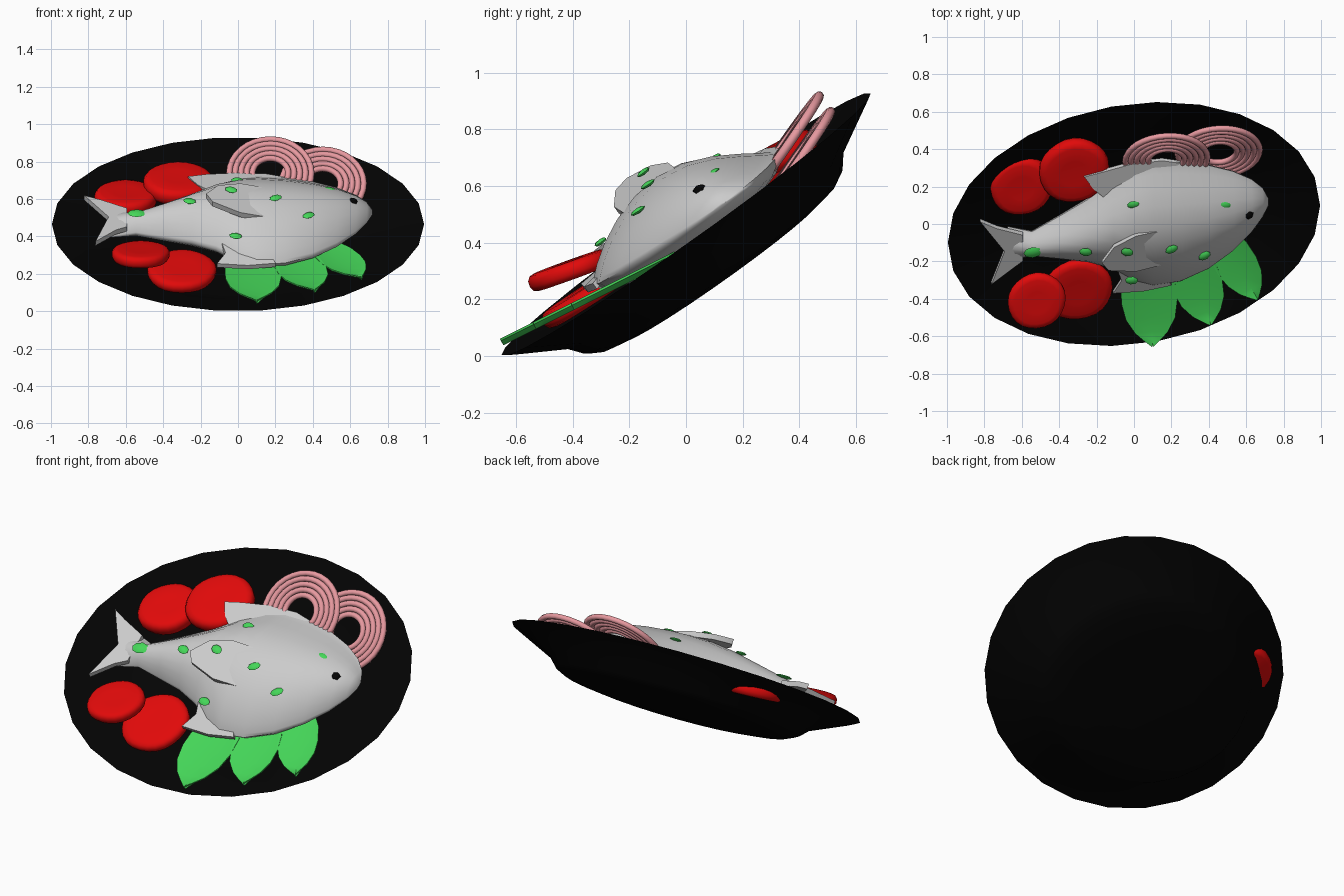
import bpy, bmesh, math
from mathutils import Vector, Matrix

if "Cube" in bpy.data.objects:
    bpy.data.objects.remove(bpy.data.objects["Cube"])

def mat(name, c):
    m = bpy.data.materials.new(name)
    m.diffuse_color = (*c, 1)
    m.use_nodes = True
    m.node_tree.nodes["Principled BSDF"].inputs["Base Color"].default_value = m.diffuse_color
    return m

BLACK, RED = mat("black", (0.001, 0.001, 0.001)), mat("red", (0.75, 0.003, 0.003))
PINK, GREEN = mat("pink", (0.8, 0.32, 0.35)), mat("green", (0.06, 0.68, 0.1))

def frame(o, u, v):
    """Matrix with columns u, v and their normal, placed at o."""
    u, v = Vector(u).normalized(), Vector(v).normalized()
    n = u.cross(v).normalized()
    m = Matrix((u, v, n)).transposed().to_4x4()
    m.translation = Vector(o)
    return m

PLATE = frame((0, 0, 0.465), (1, 0.1, 0), (0, 0.811, 0.585))  # tilted plate plane

def make(name, verts, faces, m, material=None, angle=35):
    me = bpy.data.meshes.new(name)
    me.from_pydata([m @ Vector(v) for v in verts], [], faces)
    bm = bmesh.new()
    bm.from_mesh(me)
    bmesh.ops.remove_doubles(bm, verts=bm.verts, dist=1e-5)
    bmesh.ops.recalc_face_normals(bm, faces=bm.faces)
    bm.to_mesh(me)
    bm.free()
    ob = bpy.data.objects.new(name, me)
    bpy.context.collection.objects.link(ob)
    if material:
        me.materials.append(material)
    bpy.ops.object.select_all(action='DESELECT')
    ob.select_set(True)
    bpy.context.view_layer.objects.active = ob
    bpy.ops.object.shade_smooth_by_angle(angle=math.radians(angle))
    return ob

def grid_faces(rows, cols, wrap_rows=False):
    """Quads between rows of closed loops."""
    return [(i * cols + j, i * cols + (j + 1) % cols,
             (i + 1) % rows * cols + (j + 1) % cols, (i + 1) % rows * cols + j)
            for i in range(rows if wrap_rows else rows - 1) for j in range(cols)]

def lathe(name, profile, n, m, material, sx=1, sy=1, wobble=0, closed=False):
    verts = []
    for r, h in profile:
        for j in range(n):
            t = 2 * math.pi * j / n
            w = 1 + wobble * math.sin(5 * t)
            verts.append((r * w * sx * math.cos(t), r * w * sy * math.sin(t), h))
    return make(name, verts, grid_faces(len(profile), n, closed), m, material, 50)

def slab(name, pts, thick, m, material=None):
    """Thin flap from an outline of (a, b, h) points."""
    k = len(pts)
    verts = list(pts) + [(a, b, h - thick) for a, b, h in pts]
    faces = [tuple(range(k)), tuple(range(2 * k - 1, k - 1, -1))]
    faces += [(i, (i + 1) % k, k + (i + 1) % k, k + i) for i in range(k)]
    return make(name, verts, faces, m, material)

# Oval plate
lathe("plate", [(0, -0.12), (0.62, -0.115), (0.7, -0.09), (0.85, -0.04), (1, 0),
                (0.97, -0.015), (0.75, -0.115), (0.7, -0.165), (0.64, -0.192),
                (0.52, -0.21), (0.3, -0.22), (0, -0.22)], 26, PLATE, BLACK, 1, 0.795)

# Fish body: stations of (a, upper b, lower b, height), lower on the back side
stations = [(-0.68, 0.085, -0.15, 0.07), (-0.55, 0.035, -0.12, 0.10), (-0.4, 0.12, -0.16, 0.135),
            (-0.25, 0.21, -0.2, 0.17), (-0.12, 0.32, -0.26, 0.19), (0, 0.39, -0.36, 0.2),
            (0.1, 0.41, -0.40, 0.202), (0.25, 0.395, -0.39, 0.195), (0.4, 0.355, -0.325, 0.175),
            (0.53, 0.3, -0.225, 0.145), (0.63, 0.235, -0.115, 0.105), (0.69, 0.17, -0.02, 0.07),
            (0.72, 0.1, 0.05, 0.03)]
verts, cols = [], 24
for a, top, bot, high in stations:
    e = 0.025
    for j in range(cols):
        t = 2 * math.pi * j / cols
        s, c = math.sin(t), math.cos(t)
        p = 2.6 if c > 0 else 1.8
        h = e + (high - e) * s ** p if s > 0 else e + 0.6 * (high - e) * s
        verts.append((a, (top + bot) / 2 + (top - bot) / 2 * c, h))
faces = grid_faces(len(stations), cols)
faces += [tuple(range(cols)), tuple(range((len(stations) - 1) * cols, len(stations) * cols))]
make("fish_body", verts, faces, PLATE, None, 60)

# Fish fins
slab("tail_fin", [(-0.83, 0.166, 0.07), (-0.74, 0.115, 0.078), (-0.6, 0.05, 0.07), (-0.6, -0.12, 0.07),
                  (-0.66, -0.16, 0.078), (-0.77, -0.254, 0.07), (-0.7, -0.04, 0.078)], 0.03, PLATE)
slab("dorsal_fin", [(-0.27, 0.375, 0.045), (-0.17, 0.395, 0.045), (-0.02, 0.42, 0.035), (0.15, 0.42, 0.03),
                    (0.25, 0.39, 0.03), (0.1, 0.3, 0.05), (-0.15, 0.22, 0.06), (-0.22, 0.29, 0.05)],
     0.025, PLATE)
slab("belly_fin", [(-0.115, -0.415, 0.04), (0.05, -0.425, 0.035), (0.2, -0.405, 0.035), (0.15, -0.3, 0.06),
                   (-0.1, -0.22, 0.065), (-0.07, -0.33, 0.05)], 0.025, PLATE)
slab("side_fin", [(0.25, 0.05, 0.17), (0.1, 0.075, 0.195), (0, 0.075, 0.215), (-0.12, 0.03, 0.235),
                  (-0.185, -0.06, 0.245), (-0.15, -0.12, 0.235), (0, -0.17, 0.2), (0.18, -0.165, 0.16)],
     0.03, PLATE)

def blob(name, a, b, h, size, turn, material, n=8):
    m = PLATE @ Matrix.Translation((a, b, h)) @ Matrix.Rotation(turn, 4, 'Z')
    prof = [(0, size[2]), (0.7, size[2] * 0.7), (1, 0), (0.7, -size[2] * 0.7), (0, -size[2])]
    return lathe(name, prof, n, m, material, size[0], size[1])

# Eye and herb flakes
blob("eye", 0.61, 0.06, 0.1, (0.028, 0.028, 0.025), 0.3, BLACK, 6)
flakes = [(-0.55, -0.045, 0.105, 0), (-0.27, -0.027, 0.173, -0.4), (-0.05, -0.01, 0.235, -0.5),
          (-0.01, 0.22, 0.13, -0.2), (0.48, 0.147, 0.12, -0.2), (0.19, -0.043, 0.205, 0.5),
          (0.37, -0.14, 0.16, 0.6), (-0.02, -0.28, 0.125, -0.3)]
for i, (a, b, h, turn) in enumerate(flakes):
    s = 1.3 if i == 0 else 0.95
    blob(f"herb_flake_{i}", a, b, h, (0.038 * s, 0.027 * s, 0.01), turn, GREEN)

# Tomato slices: centre, radius, tilt in degrees, thickness factor
tomato = [(0, 0.027), (0.4, 0.03), (0.8, 0.03), (0.93, 0.025), (1, 0.01),
          (1, -0.012), (0.95, -0.027), (0.85, -0.033), (0, -0.03)]
for i, (o, r, tilt, k) in enumerate([((-0.52, -0.41, 0.305), 0.155, 20, 1),
                                     ((-0.30, -0.35, 0.215), 0.185, 33, 1),
                                     ((-0.6, 0.205, 0.605), 0.168, 26, 1.3),
                                     ((-0.32, 0.287, 0.685), 0.187, 29, 1.35)]):
    t = math.radians(tilt)
    lathe(f"tomato_slice_{i}", [(p * r, h * k) for p, h in tomato], 24,
          frame(o, (1, 0.08, 0), (0, math.cos(t), math.sin(t))), RED, wobble=0.01)

# Onion slices: concentric rings
for i, o in enumerate([(0.173, 0.345, 0.738), (0.453, 0.385, 0.683)]):
    for k in range(5):
        R, r = 0.22 - 0.031 * k, 0.0165
        prof = [(R + r * math.cos(q * math.pi / 4), r * math.sin(q * math.pi / 4)) for q in range(8)]
        lathe(f"onion_{i}_ring_{k}", prof, 32, frame(o, (1, 0.05, 0), (0, 0.57, 0.82)),
              PINK, closed=True).data.shade_smooth()

# Salad leaves: base and tip in top view, all on one sloping plane
for i, (bx, by, tx, ty, w) in enumerate([(0.06, -0.12, 0.1, -0.655, 0.15), (0.26, -0.08, 0.41, -0.54, 0.135),
                                         (0.42, 0.0, 0.66, -0.405, 0.115)]):
    base, tip = Vector((bx, by, 0.385 + by * 0.5)), Vector((tx, ty, 0.385 + ty * 0.5))
    n = Vector((0, -0.447, 0.894))
    m = frame(base, tip - base, n.cross(tip - base))
    L = (tip - base).length
    shape = [(0, 0.35), (0.15, 0.7), (0.35, 0.96), (0.55, 1), (0.72, 0.88), (0.86, 0.58), (0.94, 0.28), (1, 0.03)]
    verts = []
    for s, f in shape:
        verts += [(s * L, -f * w, 0.004), (s * L, 0, -0.012), (s * L, f * w, 0.004),
                  (s * L, f * w, -0.004), (s * L, 0, -0.022), (s * L, -f * w, -0.004)]
    last = (len(shape) - 1) * 6
    make(f"leaf_{i}", verts, grid_faces(len(shape), 6) +
         [tuple(range(6)), tuple(range(last, last + 6))], m, GREEN)
